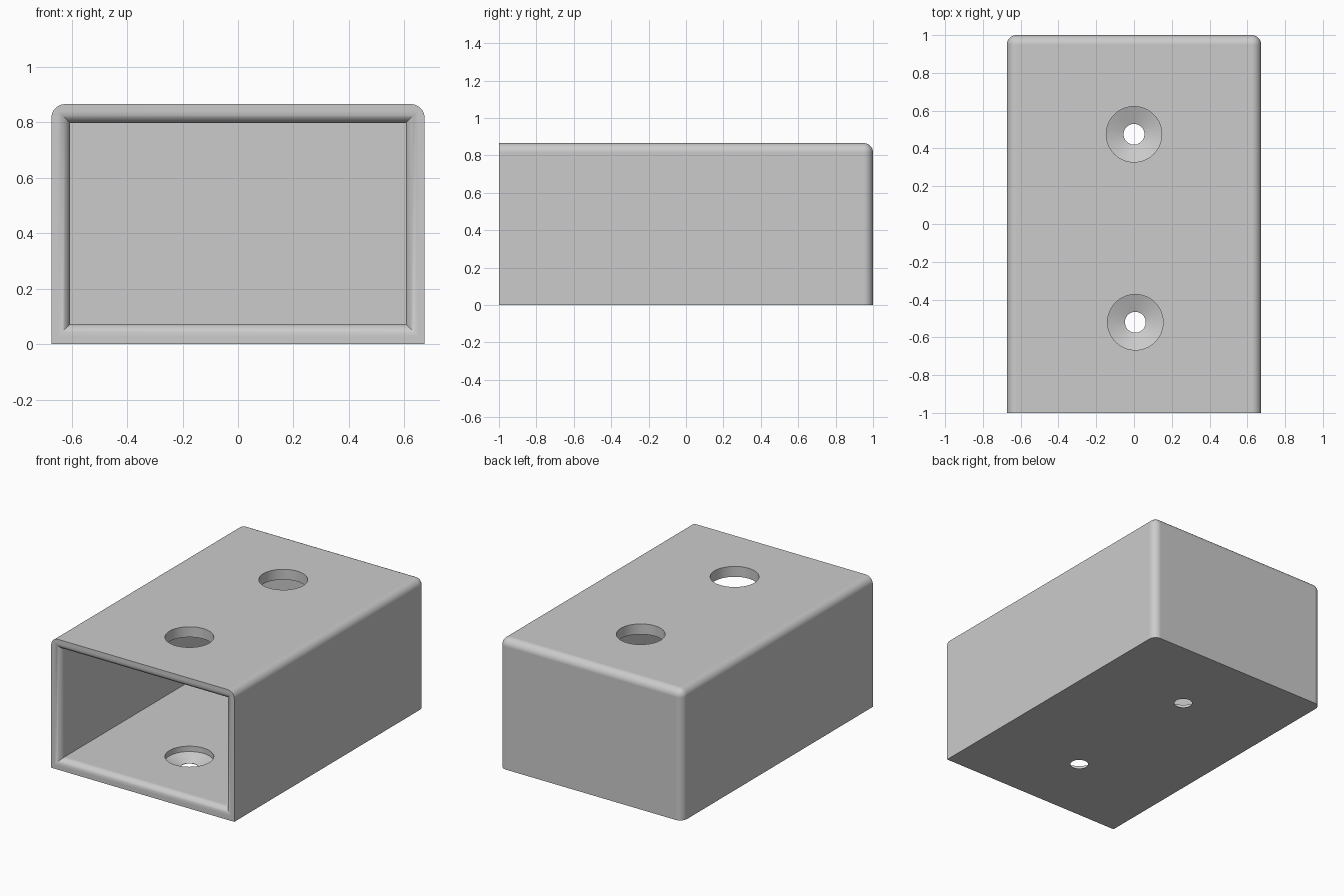
import bpy, bmesh, math

if "Cube" in bpy.data.objects:
    bpy.data.objects.remove(bpy.data.objects["Cube"], do_unlink=True)

W, H = 0.673, 0.866            # half width and height of the case
IN_W, FLOOR, CEIL, BACK = 0.605, 0.073, 0.797, 0.93
OUTER_R, RIM_R = 0.05, 0.045   # rounding of the outer edges and of the mouth
HOLES = [(0, 0.475), (0.007, -0.52)]


def make_object(name, bm):
    bmesh.ops.recalc_face_normals(bm, faces=bm.faces[:])
    mesh = bpy.data.meshes.new(name)
    bm.to_mesh(mesh)
    bm.free()
    obj = bpy.data.objects.new(name, mesh)
    bpy.context.collection.objects.link(obj)
    return obj


def loft(name, rings):
    """Closed solid through a list of equal-length point rings."""
    bm = bmesh.new()
    loops = [[bm.verts.new(p) for p in ring] for ring in rings]
    n = len(loops[0])
    for a, b in zip(loops, loops[1:]):
        for i in range(n):
            j = (i + 1) % n
            bm.faces.new((a[i], a[j], b[j], b[i]))
    bm.faces.new(loops[0][::-1])
    bm.faces.new(loops[-1])
    return make_object(name, bm)


def rectangle(y, grow):
    x, lo, hi = IN_W + grow, FLOOR - grow, CEIL + grow
    return [(-x, y, lo), (x, y, lo), (x, y, hi), (-x, y, hi)]


def circle(cx, cy, r, z, n=64):
    angles = [2 * math.pi * i / n for i in range(n)]
    return [(cx + r * math.cos(a), cy + r * math.sin(a), z) for a in angles]


# Outer block, rounded on top and back but square at the base and the mouth
bm = bmesh.new()
bmesh.ops.create_cube(bm, size=1)
for v in bm.verts:
    v.co = (v.co.x * 2 * W, v.co.y * 2, (v.co.z + 0.5) * H)


def is_rounded(edge):
    mid = (edge.verts[0].co + edge.verts[1].co) / 2
    sides = (abs(mid.x) > W - 0.01) + (mid.y > 0.99) + (mid.z > H - 0.01)
    return sides == 2 and mid.z > 0.01 and mid.y > -0.99


bmesh.ops.bevel(bm, geom=[e for e in bm.edges if is_rounded(e)], offset=OUTER_R,
                offset_type='OFFSET', segments=8, profile=0.5, affect='EDGES')
case = make_object("mounting_case", bm)

# Cavity with a rounded flare at the open front
rings = [rectangle(BACK, 0)]
STEPS = 8
for i in range(STEPS + 1):
    t = i / STEPS * math.pi / 2
    rings.append(rectangle(-1 + RIM_R * (1 - math.sin(t)), RIM_R * (1 - math.cos(t))))
rings.append(rectangle(-1.1, RIM_R))
cutters = [loft("cavity_cutter", rings)]

# Screw holes: wide access through the roof, countersunk seat in the floor
for x, y in HOLES:
    profile = [(0.055, -0.1), (0.055, 0.002), (0.147, 0.037), (0.147, 1)]
    cutters.append(loft("screw_hole_cutter", [circle(x, y, r, z) for r, z in profile]))

bpy.context.view_layer.objects.active = case
case.select_set(True)
for cutter in cutters:
    cutter.hide_render = True
    mod = case.modifiers.new("cut", 'BOOLEAN')
    mod.operation = 'DIFFERENCE'
    mod.solver = 'EXACT'
    mod.object = cutter
    bpy.ops.object.modifier_apply(modifier=mod.name)
for cutter in cutters:
    bpy.data.objects.remove(cutter, do_unlink=True)

# Single grey finish
grey = bpy.data.materials.new("plain_grey")
grey.use_nodes = True
colour = (0.6, 0.6, 0.6, 1)
grey.diffuse_color = colour
grey.node_tree.nodes["Principled BSDF"].inputs["Base Color"].default_value = colour
case.data.materials.clear()
case.data.materials.append(grey)
for p in case.data.polygons:
    p.material_index = 0

# Smooth the roundings while the flat walls stay flat
bpy.ops.object.shade_smooth_by_angle(angle=math.radians(30))
weighted = case.modifiers.new("flat_walls", 'WEIGHTED_NORMAL')
weighted.keep_sharp = True
